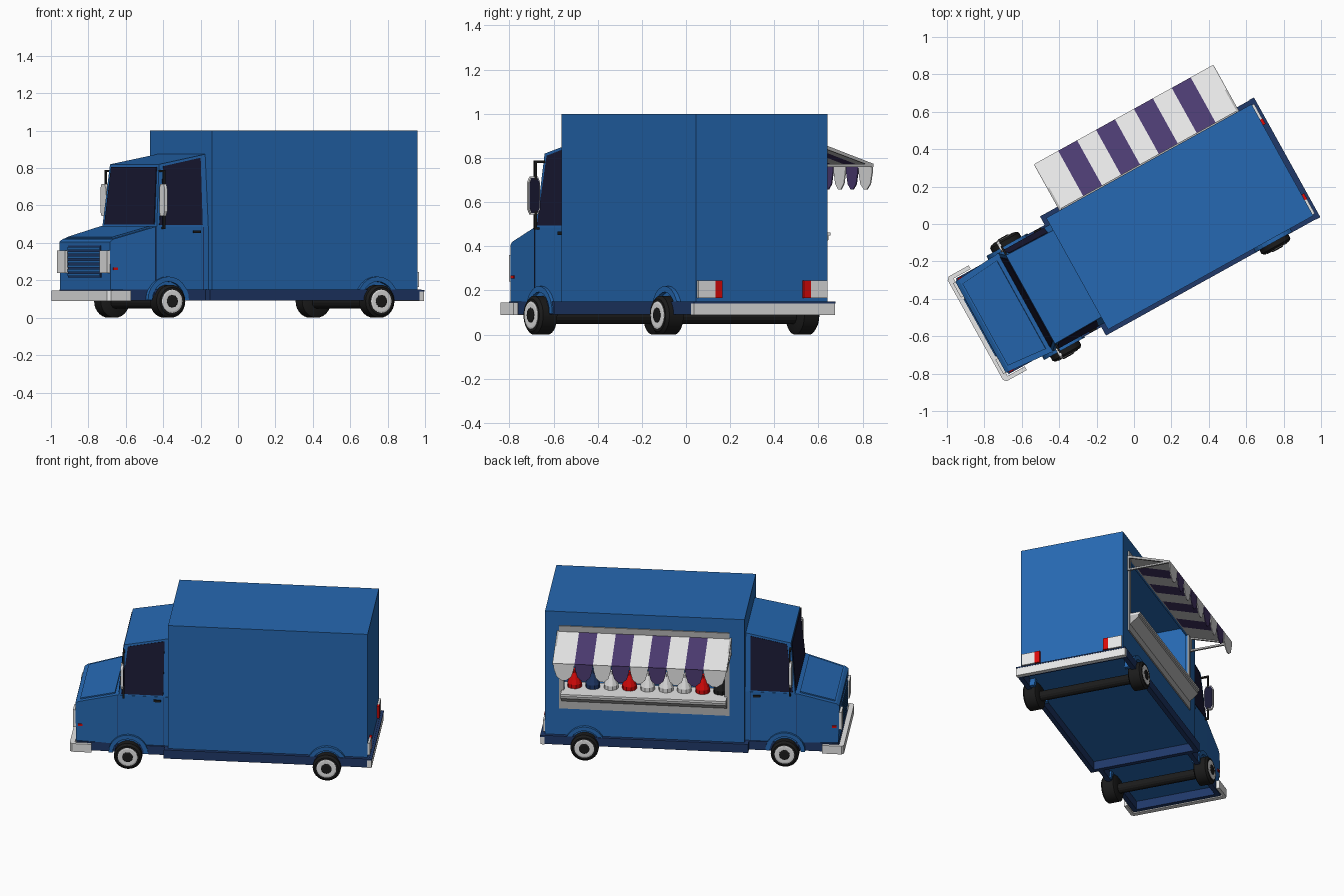
import bpy, bmesh, math
from mathutils import Matrix, Vector

if "Cube" in bpy.data.objects:
    bpy.data.objects.remove(bpy.data.objects["Cube"])

# Truck is modelled along x (front at -x, serving side at +y), then turned into place
PLACE = Matrix.Rotation(math.radians(29), 4, 'Z') @ Matrix.Translation((0, -0.085, 0))


def material(name, rgb):
    m = bpy.data.materials.new(name)
    m.diffuse_color = (*rgb, 1)
    m.use_nodes = True
    m.node_tree.nodes["Principled BSDF"].inputs["Base Color"].default_value = m.diffuse_color
    return m


BLUE = material("body blue", (0.019, 0.140, 0.445))
NAVY = material("skirt dark blue", (0.014, 0.040, 0.140))
GLASS = material("window dark", (0.010, 0.010, 0.034))
BLACK = material("rubber black", (0.011, 0.011, 0.011))
WHITE = material("off white", (0.82, 0.82, 0.82))
GREY = material("metal grey", (0.45, 0.45, 0.45))
PURPLE = material("stripe purple", (0.072, 0.044, 0.165))
RED = material("red", (0.72, 0.003, 0.003))


def loft(name, rings, mat, smooth=False):
    """Bridge a list of equal-length point loops and cap both ends."""
    bm = bmesh.new()
    loops = [[bm.verts.new(PLACE @ Vector(p)) for p in r] for r in rings]
    n = len(loops[0])
    for a, b in zip(loops, loops[1:]):
        for i in range(n):
            j = (i + 1) % n
            bm.faces.new((a[i], a[j], b[j], b[i]))
    bm.faces.new(loops[0])
    bm.faces.new(loops[-1])
    bmesh.ops.recalc_face_normals(bm, faces=bm.faces[:])
    me = bpy.data.meshes.new(name)
    bm.to_mesh(me)
    bm.free()
    me.materials.append(mat)
    ob = bpy.data.objects.new(name, me)
    bpy.context.collection.objects.link(ob)
    if smooth:
        bpy.ops.object.select_all(action='DESELECT')
        ob.select_set(True)
        bpy.context.view_layer.objects.active = ob
        bpy.ops.object.shade_smooth_by_angle(angle=math.radians(30))
    return ob


def prism(name, pts, vec, mat):
    return loft(name, [pts, [Vector(p) + Vector(vec) for p in pts]], mat)


def box(name, x0, x1, y0, y1, z0, z1, mat):
    return prism(name, [(x0, y0, z0), (x1, y0, z0), (x1, y1, z0), (x0, y1, z0)], (0, 0, z1 - z0), mat)


def profile(name, pts, half, mat):
    """Side outline (x, z) widened to both sides by half(x, z)."""
    return loft(name, [[(x, s * half(x, z), z) for x, z in pts] for s in (-1, 1)], mat)


def disc(cx, cz, y, r, n=28):
    return [(cx + r * math.cos(2 * math.pi * i / n), y, cz + r * math.sin(2 * math.pi * i / n)) for i in range(n)]


# Cargo box, hollow with a serving opening
W = 0.341
cargo = box("cargo_box", -0.395, 0.86, -W, W, 0.15, 1.0, BLUE)
for c in [(-0.38, 0.845, -W + 0.015, W - 0.015, 0.19, 0.985), (-0.27, 0.74, 0.1, 0.5, 0.45, 0.86)]:
    cutter = box("cutter", *c, BLUE)
    cutter.hide_render = True
    mod = cargo.modifiers.new("cut", 'BOOLEAN')
    mod.operation = 'DIFFERENCE'
    mod.solver = 'EXACT'
    mod.object = cutter
    dg = bpy.context.evaluated_depsgraph_get()
    mesh = bpy.data.meshes.new_from_object(cargo.evaluated_get(dg))
    cargo.modifiers.clear()
    cargo.data = mesh
    bpy.data.objects.remove(cutter)

# Skirts: open frames below the body
for label, x0, x1, h in (("cargo", -0.42, 0.873, 0.364), ("cab", -0.73, -0.42, 0.312), ("hood", -0.975, -0.73, 0.292)):
    for s in (-1, 1):
        box(label + "_skirt_side", x0, x1, s * (h - 0.03), s * h, 0.092, 0.151, NAVY)
box("skirt_front", -0.978, -0.95, -0.285, 0.285, 0.092, 0.15, NAVY)
box("skirt_middle", -0.42, -0.39, -0.36, 0.36, 0.092, 0.151, NAVY)
box("skirt_rear", 0.845, 0.873, -0.36, 0.36, 0.092, 0.151, NAVY)

# Cab: hood, lower body, sloped upper cab
hood_w = lambda x, z: 0.30 + (x + 0.72) * 0.08
profile("hood", [(-0.98, 0.15), (-0.985, 0.405), (-0.965, 0.42), (-0.705, 0.49), (-0.705, 0.15)], hood_w, BLUE)
prism("hood_panel", [(-0.955, -0.25, 0.4225), (-0.955, 0.25, 0.4225), (-0.735, 0.27, 0.4815),
                     (-0.735, -0.27, 0.4815)], (-0.002, 0, 0.008), BLUE)
box("cab_lower", -0.718, -0.39, -0.302, 0.302, 0.15, 0.486, BLUE)
cab_w = lambda x, z: 0.300 - 0.030 * (z - 0.486) / 0.334
profile("cab_upper", [(-0.71, 0.486), (-0.68, 0.82), (-0.39, 0.875), (-0.39, 0.486)], cab_w, BLUE)

# Windshield
shield_x = lambda z: -0.71 + 0.03 * (z - 0.486) / 0.334
prism("windshield", [(shield_x(z), y, z) for y, z in
                     [(-0.275, 0.497), (0.275, 0.497), (0.25, 0.805), (-0.25, 0.805)]], (-0.004, 0, 0.0004), GLASS)

# Grille with slats
box("grille", -0.987, -0.97, -0.18, 0.18, 0.215, 0.385, NAVY)
for i in range(7):
    z = 0.222 + i * 0.0235
    box("grille_slat", -0.992, -0.975, -0.175, 0.175, z, z + 0.014, BLUE)

# Bumpers
bump = [(-0.88, 0.32), (-1.002, 0.32), (-1.017, 0.305), (-1.017, -0.305), (-1.002, -0.32), (-0.88, -0.32),
        (-0.88, -0.298), (-0.985, -0.298), (-0.985, 0.298), (-0.88, 0.298)]
prism("front_bumper", [(x, y, 0.09) for x, y in bump], (0, 0, 0.056), WHITE)
box("rear_bumper", 0.86, 0.887, -0.366, 0.366, 0.09, 0.141, WHITE)
box("rear_step", 0.86, 0.889, -0.366, 0.366, 0.141, 0.149, NAVY)

# Parts on both sides
for s in (-1, 1):
    side = lambda n, x0, x1, a, b, z0, z1, m: box(n, x0, x1, s * a, s * b, z0, z1, m)
    side("headlight", -1.0, -0.975, 0.19, 0.277, 0.24, 0.36, WHITE)
    side("side_marker", -0.968, -0.94, 0.27, 0.287, 0.255, 0.268, RED)
    side("tail_lamp_white", 0.855, 0.873, 0.246, 0.335, 0.165, 0.245, WHITE)
    side("tail_lamp_red", 0.855, 0.875, 0.212, 0.246, 0.165, 0.245, RED)
    side("door_handle", -0.49, -0.445, 0.30, 0.31, 0.452, 0.466, BLACK)
    for x in (-0.718, -0.428):
        side("door_seam", x, x + 0.004, 0.30, 0.3035, 0.15, 0.485, NAVY)
    prism("side_window", [(x, s * cab_w(x, z), z) for x, z in
                          [(-0.695, 0.495), (-0.43, 0.495), (-0.425, 0.855), (-0.655, 0.81)]],
          (0, s * 0.003, 0.0003), GLASS)

    # Mirror with arms
    oct_pts = [(-0.030, -0.06), (-0.018, -0.085), (0.018, -0.085), (0.030, -0.06),
               (0.030, 0.06), (0.018, 0.085), (-0.018, 0.085), (-0.030, 0.06)]
    prism("mirror_shell", [(-0.692, s * 0.325 + a, 0.63 + b) for a, b in oct_pts], (0.016, 0, 0), WHITE)
    prism("mirror_glass", [(-0.677, s * 0.325 + a * 0.85, 0.63 + b * 0.93) for a, b in oct_pts],
          (0.003, 0, 0), GLASS)
    side("mirror_arm_top", -0.683, -0.672, 0.265, 0.326, 0.778, 0.789, BLACK)
    side("mirror_post_top", -0.683, -0.672, 0.315, 0.326, 0.70, 0.789, BLACK)
    side("mirror_post_low", -0.683, -0.672, 0.315, 0.326, 0.475, 0.56, BLACK)
    side("mirror_arm_low", -0.683, -0.672, 0.295, 0.326, 0.475, 0.486, BLACK)

    # Wheels and arches
    for label, wx, out, a0, a1 in (("front", -0.648, 0.356, 0.27, 0.318), ("rear", 0.607, 0.398, 0.30, 0.362)):
        r = 0.088
        loft(label + "_tire", [disc(wx, r, s * y, q) for y, q in
                               [(out - 0.095, 0.07), (out - 0.085, r), (out - 0.012, r), (out, 0.074)]], BLACK, True)
        loft(label + "_rim", [disc(wx, r, s * y, q) for y, q in
                              [(out - 0.02, 0.062), (out + 0.002, 0.062), (out + 0.004, 0.054)]], WHITE)
        loft(label + "_hub", [disc(wx, r, s * y, q, 12) for y, q in
                              [(out - 0.02, 0.034), (out + 0.006, 0.034), (out + 0.009, 0.026)]], BLACK)
        arc = [math.radians(a) for a in range(0, 181, 15)]
        ring = [(wx + 0.125 * math.cos(a), 0.095 + 0.125 * math.sin(a)) for a in arc]
        ring += [(wx + 0.098 * math.cos(a), 0.095 + 0.098 * math.sin(a)) for a in reversed(arc)]
        prism(label + "_wheel_arch", [(x, s * a0, z) for x, z in ring], (0, s * (a1 - a0), 0), BLUE)

for label, wx, w in (("front", -0.648, 0.28), ("rear", 0.607, 0.32)):
    loft(label + "_axle", [disc(wx, 0.08, y, 0.032, 14) for y in (-w, w)], BLACK)

# Serving window frame, counter and folded flap
for c in [(-0.30, 0.77, 0.86, 0.905), (-0.30, 0.77, 0.335, 0.45),
          (-0.30, -0.27, 0.45, 0.86), (0.74, 0.77, 0.45, 0.86)]:
    box("window_frame", c[0], c[1], W - 0.002, W + 0.008, c[2], c[3], GREY)
box("counter", -0.285, 0.755, 0.22, 0.415, 0.448, 0.463, WHITE)
prism("counter_flap", [(-0.285, W, 0.38), (-0.285, 0.405, 0.43), (-0.285, 0.405, 0.449), (-0.285, W, 0.449)],
      (1.04, 0, 0), GREY)

# Food bags and bottles on the counter
for i, m in enumerate([RED, NAVY, WHITE, RED, WHITE, WHITE, WHITE, RED, BLACK]):
    x = 0.68 - i * 0.115
    ring = lambda z, q: [(x + q * math.cos(k * math.pi / 5), 0.28 + q * math.sin(k * math.pi / 5), z)
                         for k in range(10)]
    loft("food_item", [ring(0.463, 0.046), ring(0.49, 0.046), ring(0.56, 0.018), ring(0.58, 0.018)], m)

# Striped awning with scalloped edge; the end stripes are wider
edges = [-0.31] + [-0.165 + i * 0.1157 for i in range(8)] + [0.78]
for i, (a, b) in enumerate(zip(edges, edges[1:])):
    m = PURPLE if i % 2 else WHITE
    prism("awning_stripe", [(a, W, 0.862), (b, W, 0.862), (b, 0.622, 0.767), (a, 0.622, 0.767)],
          (0, 0.002, 0.006), m)
    w = b - a
    edge = [(0, 0), (1, 0), (0.96, -0.04), (0.84, -0.09), (0.6, -0.115), (0.4, -0.115), (0.16, -0.09), (0.04, -0.04)]
    prism("awning_scallop", [(a + t * w, 0.618, 0.772 + z) for t, z in edge], (0, 0.005, 0), m)
for x in (-0.314, 0.772):
    box("awning_arm", x, x + 0.012, W, 0.62, 0.760, 0.772, GREY)
    prism("awning_rafter", [(x, W, 0.852), (x, W, 0.869), (x, 0.62, 0.774), (x, 0.62, 0.760)], (0.012, 0, 0), GREY)
    box("awning_post", x, x + 0.012, W, W + 0.012, 0.760, 0.86, GREY)
